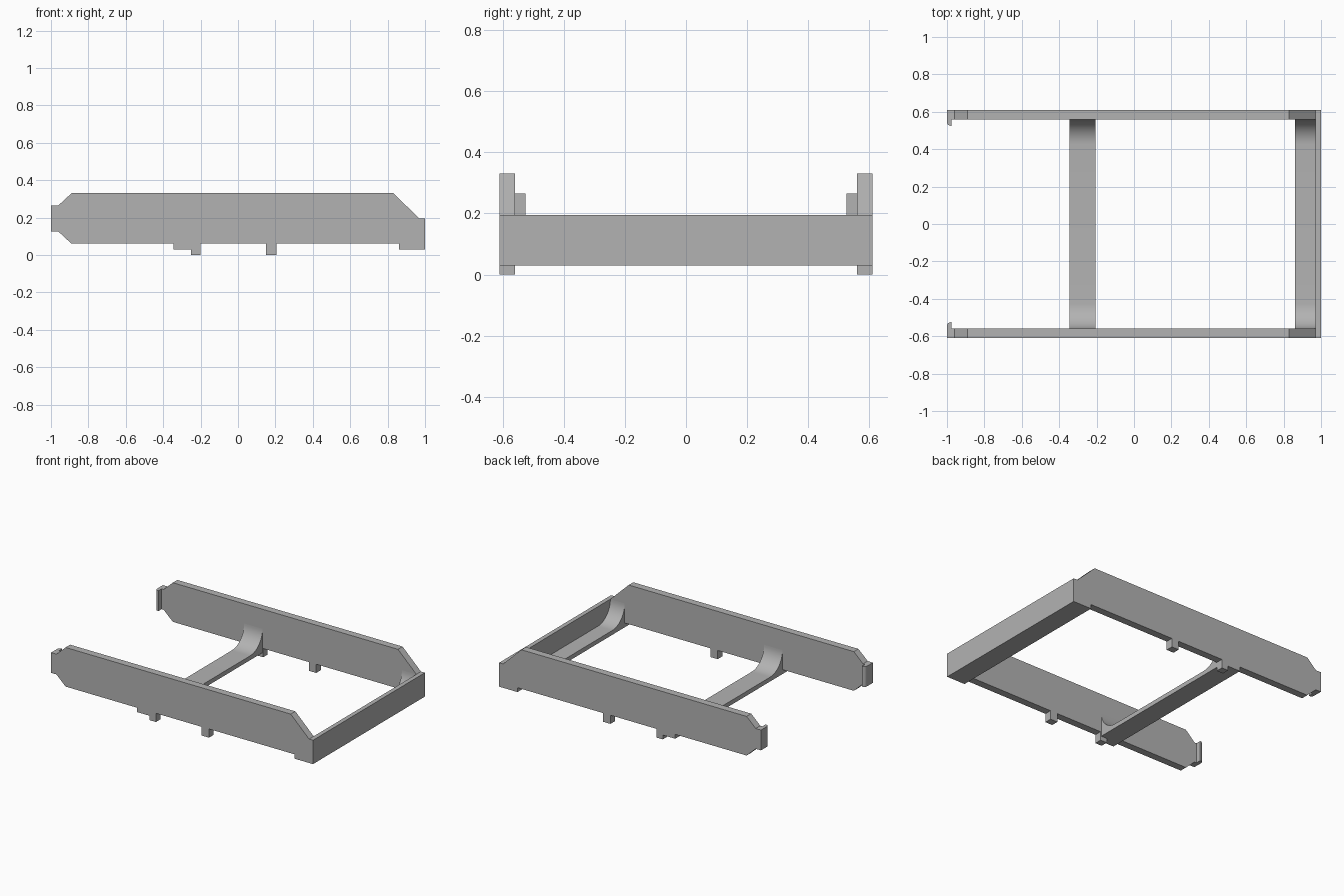
import bpy
import bmesh
from math import cos, sin, pi, radians
from mathutils import Vector

cube = bpy.data.objects.get("Cube")
if cube:
    bpy.data.objects.remove(cube, do_unlink=True)

grey = bpy.data.materials.new("plain grey")
grey.use_nodes = True
colour = (0.45, 0.45, 0.45, 1)
grey.diffuse_color = colour
grey.node_tree.nodes["Principled BSDF"].inputs["Base Color"].default_value = colour

OUTER, INNER = 0.61, 0.56            # side rail faces
LOW, RAIL_LOW, MID = 0.03, 0.06, 0.195


def prism(name, outline, axis, start, end):
    """Extrude a closed 2D outline along one axis."""
    def place(p):
        co = list(p)
        co.insert("xyz".index(axis), start)
        return co
    bm = bmesh.new()
    face = bm.faces.new([bm.verts.new(place(p)) for p in outline])
    made = bmesh.ops.extrude_face_region(bm, geom=[face])
    move = Vector((0, 0, 0))
    move["xyz".index(axis)] = end - start
    bmesh.ops.translate(bm, vec=move,
                        verts=[g for g in made["geom"] if isinstance(g, bmesh.types.BMVert)])
    bmesh.ops.recalc_face_normals(bm, faces=bm.faces)
    mesh = bpy.data.meshes.new(name)
    bm.to_mesh(mesh)
    bm.free()
    mesh.materials.append(grey)
    ob = bpy.data.objects.new(name, mesh)
    bpy.context.collection.objects.link(ob)
    bpy.ops.object.select_all(action="DESELECT")
    ob.select_set(True)
    bpy.context.view_layer.objects.active = ob
    bpy.ops.object.shade_smooth_by_angle(angle=radians(30))
    return ob


def arc(cx, cy, r, a0, a1, n):
    return [(cx + r * cos(a0 + (a1 - a0) * i / n),
             cy + r * sin(a0 + (a1 - a0) * i / n)) for i in range(n + 1)]


# Side rail outline with chamfered ends, small feet and crossbar steps
rail = [(-1, 0.125), (-1, 0.265), (-0.96, 0.265), (-0.89, 0.33),
        (0.83, 0.33), (0.97, MID), (1, MID), (1, LOW), (0.86, LOW),
        (0.86, RAIL_LOW), (0.205, RAIL_LOW), (0.205, 0), (0.15, 0),
        (0.15, RAIL_LOW), (-0.2, RAIL_LOW), (-0.2, 0), (-0.25, 0),
        (-0.25, LOW), (-0.345, LOW), (-0.345, RAIL_LOW),
        (-0.89, RAIL_LOW), (-0.96, 0.125)]

for side, s in (("back", 1), ("front", -1)):
    prism(side + "_rail", rail, "y", s * INNER, s * OUTER)
    # Inward lip at the open end, with a rounded outer corner
    lip = [(-0.975, INNER), (-1, INNER)] + arc(-0.98, 0.545, 0.02, pi, 1.5 * pi, 6)
    lip.append((-0.975, 0.525))
    prism(side + "_lip", [(x, s * y) for x, y in lip], "z", 0.125, 0.265)

# End plate joining the rails
prism("end_plate", [(-INNER, LOW), (INNER, LOW), (INNER, MID), (-INNER, MID)], "x", 0.97, 1)

# Crossbars whose tops sweep up into the rails
r = MID - RAIL_LOW
curve = arc(INNER - r, MID, r, 0, -pi / 2, 16)
bar = [(-INNER, LOW), (INNER, LOW)] + curve + [(-y, z) for y, z in reversed(curve)]
prism("middle_crossbar", bar, "x", -0.345, -0.205)
prism("end_crossbar", bar, "x", 0.86, 0.97)
